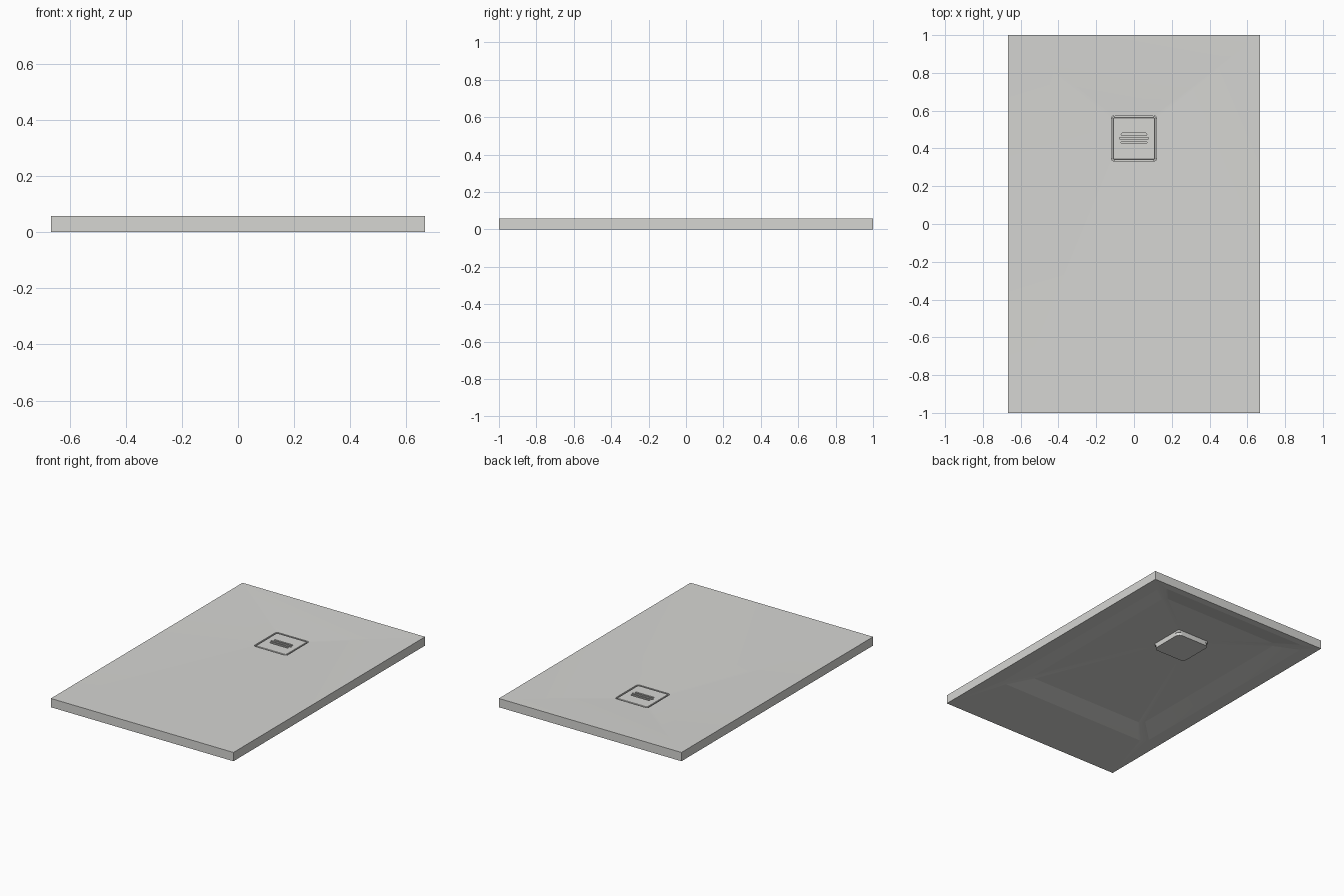
import bpy
import bmesh
from math import radians, cos, sin, pi

cube = bpy.data.objects.get("Cube")
if cube:
    bpy.data.objects.remove(cube, do_unlink=True)

STEPS = 10                      # segments per rounded corner
HALF_X, HALF_Y, HEIGHT = 0.667, 1.0, 0.058
DRAIN_Y, DRAIN = 0.453, 0.12    # drain centre and half width
SINK = 0.042                    # surface height beside the drain


def material(name, rgb):
    mat = bpy.data.materials.new(name)
    mat.use_nodes = True
    mat.diffuse_color = (*rgb, 1)
    bsdf = mat.node_tree.nodes["Principled BSDF"]
    bsdf.inputs["Base Color"].default_value = (*rgb, 1)
    bsdf.inputs["Roughness"].default_value = 0.6
    return mat


def ring(cy, hx, hy, r, z):
    """Rounded rectangle centred on (0, cy); r = 0 gives sharp corners."""
    pts = []
    for i, (sx, sy) in enumerate([(1, 1), (-1, 1), (-1, -1), (1, -1)]):
        for k in range(STEPS + 1):
            a = (i + k / STEPS) * pi / 2
            pts.append((sx * (hx - r) + r * cos(a),
                        cy + sy * (hy - r) + r * sin(a), z))
    return pts


def add_loft(bm, rings):
    """Skin consecutive rings and cap both ends."""
    loops = [[bm.verts.new(p) for p in pts] for pts in rings]
    for a, b in zip(loops, loops[1:]):
        for i in range(len(a)):
            j = (i + 1) % len(a)
            bm.faces.new((a[i], a[j], b[j], b[i]))
    bm.faces.new(loops[0][::-1])
    bm.faces.new(loops[-1])


def make(name, lofts, mat):
    bm = bmesh.new()
    for rings in lofts:
        add_loft(bm, rings)
    bmesh.ops.remove_doubles(bm, verts=bm.verts, dist=1e-5)
    bmesh.ops.recalc_face_normals(bm, faces=bm.faces)
    mesh = bpy.data.meshes.new(name)
    bm.to_mesh(mesh)
    bm.free()
    mesh.materials.append(mat)
    obj = bpy.data.objects.new(name, mesh)
    bpy.context.collection.objects.link(obj)
    return obj


def select(obj):
    bpy.ops.object.select_all(action='DESELECT')
    obj.select_set(True)
    bpy.context.view_layer.objects.active = obj


stone = material("warm_grey_stone", (0.67, 0.67, 0.65))

# Tray: drain box, hollowed underside, rim, sloping floor, drain pocket
tray = make("tray", [[
    ring(DRAIN_Y, DRAIN, DRAIN, 0.03, 0),
    ring(DRAIN_Y, DRAIN, DRAIN, 0.03, 0.034),
    ring(0.185, 0.447, 0.64, 0.03, 0.028),
    ring(0.185, 0.577, 0.77, 0.05, 0),
    ring(0, HALF_X, HALF_Y, 0, 0),
    ring(0, HALF_X, HALF_Y, 0, HEIGHT),
    ring(DRAIN_Y, DRAIN, DRAIN, 0.015, SINK),
    ring(DRAIN_Y, DRAIN, DRAIN, 0.015, 0.02),
]], stone)

# Drain cover with a softened edge
cover = make("drain_cover", [[
    ring(DRAIN_Y, 0.111, 0.111, 0.01, 0.02),
    ring(DRAIN_Y, 0.111, 0.111, 0.01, SINK - 0.002),
    ring(DRAIN_Y, 0.109, 0.109, 0.008, SINK),
]], stone)

# Three rounded slots, the middle one longest
slots = make("slot_cutter", [
    [ring(DRAIN_Y + dy, hx, 0.006, 0.0059, z) for z in (0.03, 0.07)]
    for dy, hx in ((-0.022, 0.068), (0, 0.077), (0.022, 0.068))], stone)
slots.hide_render = True
cut = cover.modifiers.new("slots", 'BOOLEAN')
cut.operation = 'DIFFERENCE'
cut.solver = 'EXACT'
cut.object = slots
select(cover)
bpy.ops.object.modifier_apply(modifier=cut.name)
bpy.data.objects.remove(slots, do_unlink=True)

for part in (tray, cover):
    select(part)
    bpy.ops.object.shade_smooth_by_angle(angle=radians(10))
